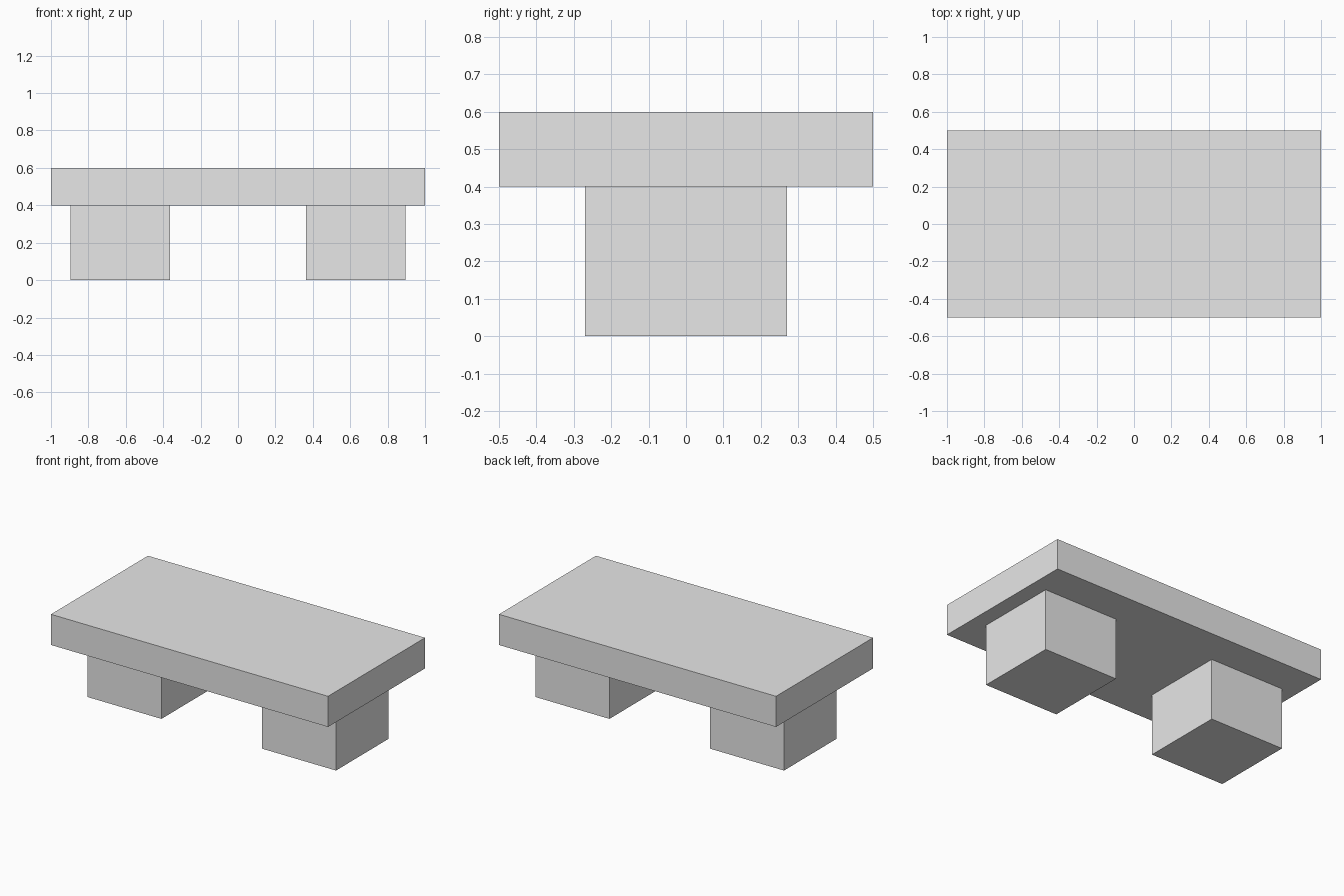
import bpy

# Remove the default object
cube = bpy.data.objects.get("Cube")
if cube:
    bpy.data.objects.remove(cube, do_unlink=True)

# Single plain grey material
grey = bpy.data.materials.new("light_grey")
grey.use_nodes = True
colour = (0.8, 0.8, 0.8, 1.0)
grey.diffuse_color = colour
grey.node_tree.nodes["Principled BSDF"].inputs["Base Color"].default_value = colour


def box(name, centre, size):
    bpy.ops.mesh.primitive_cube_add(size=1, location=centre)
    obj = bpy.context.object
    obj.name = name
    obj.scale = size
    bpy.ops.object.transform_apply(location=False, rotation=False, scale=True)
    obj.data.materials.append(grey)
    return obj


# Slab resting on two block supports
box("table_top", (0, 0, 0.5), (2, 1, 0.2))
for side, sign in (("left", 1), ("right", -1)):
    box(side + "_support", (sign * 0.63, 0, 0.2), (0.533, 0.54, 0.4))
